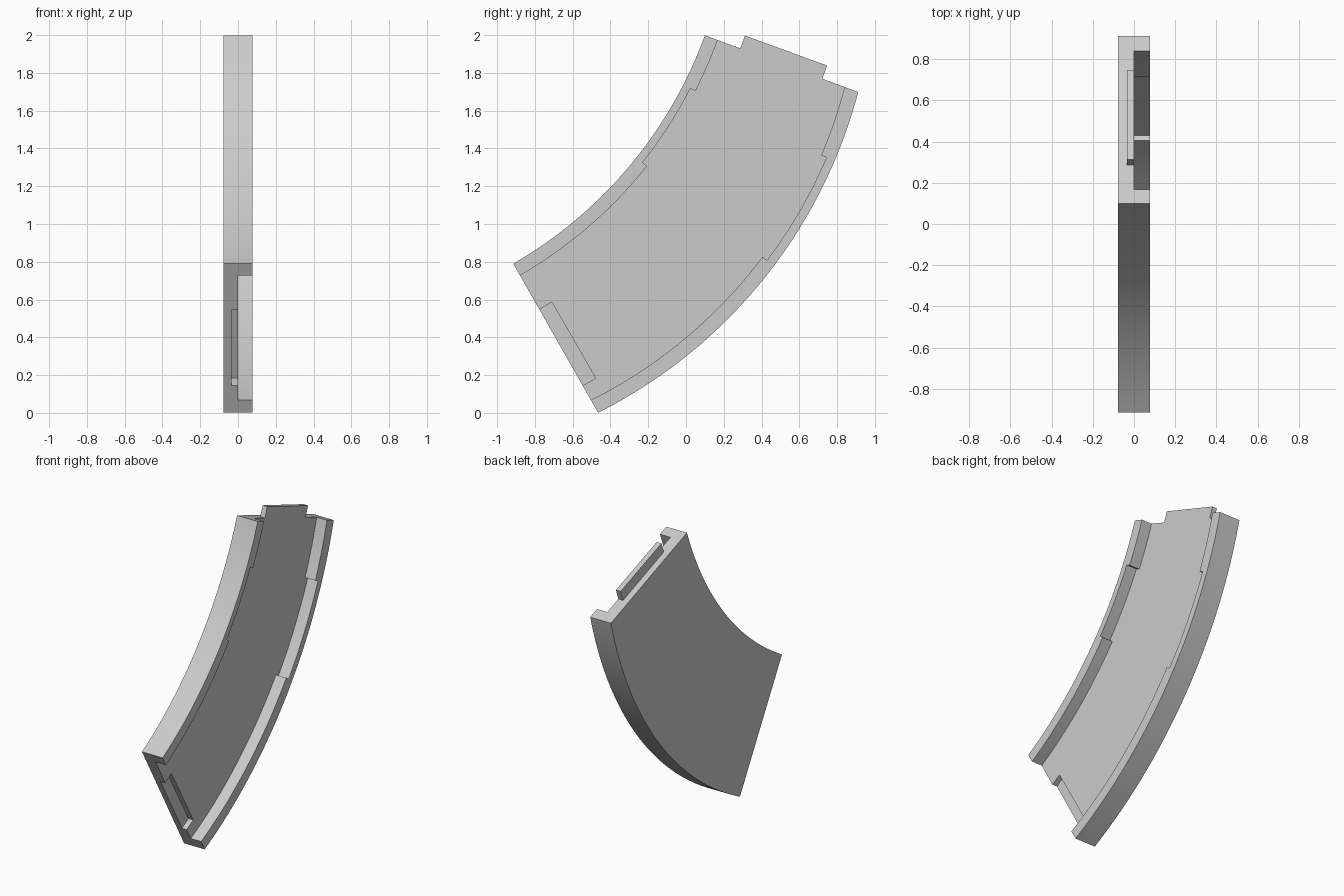
import bpy, bmesh
from math import cos, sin, radians

cube = bpy.data.objects.get("Cube")
if cube:
    bpy.data.objects.remove(cube, do_unlink=True)

grey = bpy.data.materials.new("light_grey")
grey.use_nodes = True
colour = (0.6, 0.6, 0.6, 1)
grey.diffuse_color = colour
grey.node_tree.nodes["Principled BSDF"].inputs["Base Color"].default_value = colour

INNER = (-2.068, 2.788)     # centre of the concave edge
OUTER = (-1.661, 2.378)     # centre of the convex edge
R_IN, R_OUT = 2.307, 2.661
HALF = 0.077                # half the thickness
STEP = 0.035                # tab and slot thickness


def arc(centre, radius, a, b, n=32):
    """Points on an arc in the side plane, angles in degrees."""
    angles = [radians(a + (b - a) * i / n) for i in range(n + 1)]
    return [(centre[0] + radius * cos(t), centre[1] + radius * sin(t)) for t in angles]


def prism(name, outline, x0, x1):
    """Extrude a side-plane outline from x0 to x1."""
    bm = bmesh.new()
    face = bm.faces.new([bm.verts.new((x0, y, z)) for y, z in outline])
    made = bmesh.ops.extrude_face_region(bm, geom=[face])["geom"]
    bmesh.ops.translate(bm, vec=(x1 - x0, 0, 0),
                        verts=[v for v in made if isinstance(v, bmesh.types.BMVert)])
    bmesh.ops.recalc_face_normals(bm, faces=bm.faces)
    mesh = bpy.data.meshes.new(name)
    bm.to_mesh(mesh)
    bm.free()
    mesh.materials.append(grey)
    obj = bpy.data.objects.new(name, mesh)
    bpy.context.collection.objects.link(obj)
    return obj


def end_block(angle, r0, r1, t0, t1):
    """Rectangle at a radial end face: r along it, t across it."""
    c, s = cos(radians(angle)), sin(radians(angle))
    return [(INNER[0] + r * c - t * s, INNER[1] + r * s + t * c)
            for r, t in ((r0, t0), (r1, t0), (r1, t1), (r0, t1))]


def combine(target, tool, operation):
    mod = target.modifiers.new(operation, "BOOLEAN")
    mod.operation, mod.object, mod.solver = operation, tool, "EXACT"
    bpy.context.view_layer.objects.active = target
    bpy.ops.object.modifier_apply(modifier=mod.name)
    bpy.data.objects.remove(tool, do_unlink=True)


# Curved slab
body = prism("curved_track", arc(INNER, R_IN, -60, -20, 48)
             + arc(OUTER, R_OUT, -14.8, -63.3, 48), -HALF, HALF)

# Joining tab on the upper end, trimmed flush by the channel
combine(body, prism("tab", end_block(-20, 2.507, 2.97, -0.1, 0.071), -STEP, 0.03), "UNION")

# Channel with a wider middle stretch, open at both ends
w_in, w_out, notch = R_IN + 0.072, R_OUT - 0.077, 0.03
channel = (arc(INNER, w_in, -63, -38.5)
           + arc(INNER, w_in - notch, -38.5, -27.1)
           + arc(INNER, w_in, -27.1, -17)
           + arc(OUTER, w_out, -12, -23.1)
           + arc(OUTER, w_out + notch, -23.1, -36.9)
           + arc(OUTER, w_out, -36.9, -66))
combine(body, prism("channel", channel, 0, 0.2), "DIFFERENCE")

# Receiving slot in the floor at the lower end
combine(body, prism("slot", end_block(-60, 2.586, 3.05, -0.1, 0.075), -STEP, 0.05), "DIFFERENCE")

# Smooth the arcs, keep the corners sharp
bpy.ops.object.select_all(action="DESELECT")
body.select_set(True)
bpy.context.view_layer.objects.active = body
bpy.ops.object.shade_smooth_by_angle(angle=radians(30))
